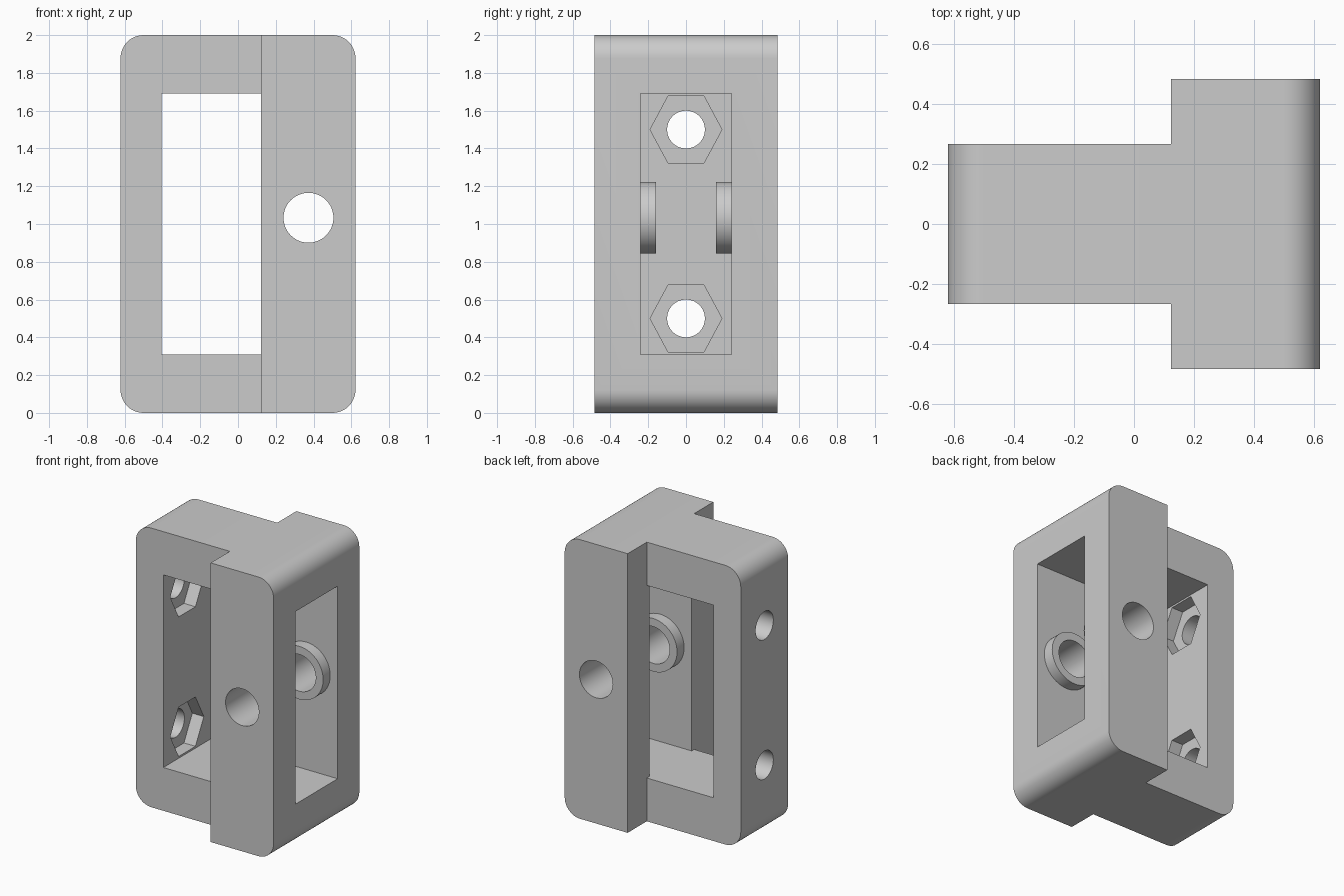
import bpy, bmesh, math
from mathutils import Matrix, Vector

cube = bpy.data.objects.get("Cube")
if cube:
    bpy.data.objects.remove(cube, do_unlink=True)

grey = bpy.data.materials.new("plain grey")
grey.use_nodes = True
colour = (0.6, 0.6, 0.6, 1)
grey.diffuse_color = colour
grey.node_tree.nodes["Principled BSDF"].inputs["Base Color"].default_value = colour


def finish(bm, name):
    bmesh.ops.recalc_face_normals(bm, faces=bm.faces)
    mesh = bpy.data.meshes.new(name)
    bm.to_mesh(mesh)
    bm.free()
    mesh.materials.append(grey)
    ob = bpy.data.objects.new(name, mesh)
    bpy.context.scene.collection.objects.link(ob)
    return ob


def box(name, low, high, radius=0):
    """Box between two corners, optionally rounding the edges along y."""
    low, high = Vector(low), Vector(high)
    bm = bmesh.new()
    bmesh.ops.create_cube(bm, size=1, matrix=Matrix.Translation((low + high) / 2)
                          @ Matrix.Diagonal((high - low).to_4d()))
    if radius:
        edges = [e for e in bm.edges
                 if abs(e.verts[0].co.y - e.verts[1].co.y) > 0.1]
        bmesh.ops.bevel(bm, geom=edges, offset=radius, segments=12,
                        profile=0.5, affect='EDGES')
    return finish(bm, name)


def rod(name, axis, centre, radius, length, sides=64, squash=1):
    """Prism along x or y; squash scales its height."""
    turn = (Matrix.Rotation(math.pi / 2, 4, 'Y') if axis == 'x'
            else Matrix.Rotation(math.pi / 2, 4, 'X'))
    start = Matrix.Rotation(math.pi / 2, 4, 'Z') if axis == 'x' else Matrix()
    bm = bmesh.new()
    bmesh.ops.create_cone(bm, cap_ends=True, segments=sides, radius1=radius,
                          radius2=radius, depth=length)
    # put a corner of the prism on its horizontal axis before turning
    first = bm.verts[:][0].co
    start = start @ Matrix.Rotation(-math.atan2(first.y, first.x), 4, 'Z')
    bmesh.ops.transform(bm, verts=bm.verts, matrix=Matrix.Translation(centre)
                        @ Matrix.Diagonal((1, 1, squash, 1)) @ turn @ start)
    return finish(bm, name)


def combine(target, tool, operation='DIFFERENCE'):
    mod = target.modifiers.new(tool.name, 'BOOLEAN')
    mod.operation, mod.solver, mod.object = operation, 'EXACT', tool
    graph = bpy.context.evaluated_depsgraph_get()
    mesh = bpy.data.meshes.new_from_object(target.evaluated_get(graph))
    target.modifiers.clear()
    target.data = mesh
    bpy.data.objects.remove(tool, do_unlink=True)


# Rounded block, narrowed on the right half
body = box("bracket_body", (-0.622, -0.485, 0), (0.622, 0.485, 2), 0.122)
for side in (-1, 1):
    ys = sorted((side * 0.268, side * 0.8))
    combine(body, box("side_step", (-1, ys[0], -0.5), (0.123, ys[1], 2.5)))

# Side slot and the window crossing it
combine(body, box("slot", (-0.404, -0.24, 0.31), (1, 0.24, 1.69)))
combine(body, box("window", (-0.404, -0.7, 0.31), (0.123, 0.7, 1.69)))

# Collars inside the slot, then the pivot hole through them
for side in (-1, 1):
    combine(body, rod("collar", 'y', (0.373, side * 0.23, 1.033), 0.19, 0.14),
            'UNION')
combine(body, rod("pivot_hole", 'y', (0.373, 0, 1.033), 0.132, 2))

# Bolt holes with hexagonal nut pockets
for z in (0.5, 1.5):
    combine(body, rod("nut_pocket", 'x', (-0.4, 0, z), 0.19, 0.19, 6, 1.075))
    combine(body, rod("bolt_hole", 'x', (-0.5, 0, z), 0.1, 0.6))

bpy.ops.object.select_all(action='DESELECT')
body.select_set(True)
bpy.context.view_layer.objects.active = body
bpy.ops.object.shade_smooth_by_angle(angle=math.radians(30))
